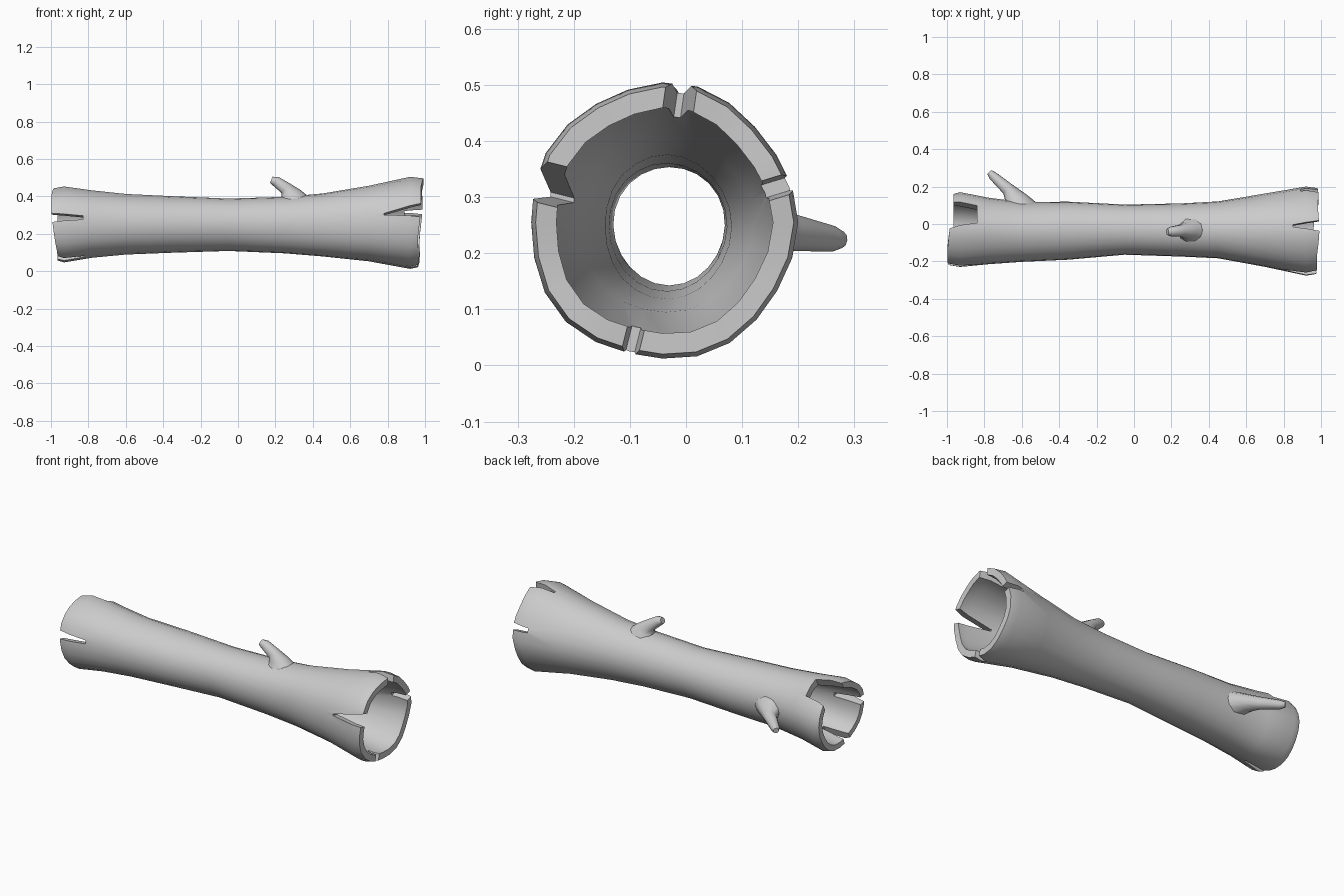
import bpy, bmesh
from math import sin, cos, pi, radians
from mathutils import Vector

if "Cube" in bpy.data.objects:
    bpy.data.objects.remove(bpy.data.objects["Cube"])

N = 24
# x, centre y, centre z, radius y, radius z
STATIONS = [(-0.93, -.032, .247, .2, .203), (-.78, -.038, .25, .178, .18), (-.6, -.042, .25, .16, .162),
            (-.35, -.035, .25, .155, .151), (-.05, -.03, .249, .134, .14), (.25, -.033, .247, .142, .151),
            (.45, -.033, .247, .152, .168), (.7, -.036, .253, .196, .202), (.92, -.042, .255, .238, .246)]


def make_object(name, bm):
    bmesh.ops.recalc_face_normals(bm, faces=bm.faces)
    me = bpy.data.meshes.new(name)
    bm.to_mesh(me)
    bm.free()
    ob = bpy.data.objects.new(name, me)
    bpy.context.collection.objects.link(ob)
    return ob


def smooth(ob):
    bpy.ops.object.select_all(action='DESELECT')
    ob.select_set(True)
    bpy.context.view_layer.objects.active = ob
    bpy.ops.object.shade_smooth_by_angle(angle=radians(40))


def bridge(bm, rings, closed=False):
    pairs = list(zip(rings, rings[1:]))
    if closed:
        pairs.append((rings[-1], rings[0]))
    for a, b in pairs:
        n = len(a)
        for i in range(n):
            bm.faces.new((a[i], a[(i + 1) % n], b[(i + 1) % n], b[i]))


def end_x(side, a):
    # uneven broken ends
    if side < 0:
        return -.965 - .033 * max(0, cos(a - radians(140)))
    return .975 + .013 * cos(a - radians(70)) + .004 * sin(5 * a)


def log_ring(bm, st, inset, side=0):
    x, cy, cz, ry, rz = st
    flare = abs(x) ** 2
    ring = []
    for i in range(N):
        a = 2 * pi * i / N
        k = 1 + .018 * flare * sin(5 * a + 1.2) + .008 * sin(3 * a + x * 3)
        px = end_x(side, a) if side else x
        ring.append(bm.verts.new((px, cy + (ry * k - inset) * cos(a), cz + (rz * k - inset) * sin(a))))
    return ring


# Hollow trunk: outer skin, rim, inner skin
bm = bmesh.new()
first, last = STATIONS[0], STATIONS[-1]
rings = [log_ring(bm, first, .01, -1)]
rings += [log_ring(bm, s, 0) for s in STATIONS]
rings += [log_ring(bm, last, .008, 1), log_ring(bm, last, .045, 1)]
rings += [log_ring(bm, s, .034 + .012 * abs(s[0])) for s in reversed(STATIONS)]
rings.append(log_ring(bm, first, .042, -1))
bridge(bm, rings, closed=True)
trunk = make_object("hollow_trunk", bm)

# Splits in the ends: side, angle, depth x, half width inside, half width at mouth, skew
SPLITS = [(1, 166, .78, .004, .046, .022), (1, 82, .85, .006, .034, 0),
          (1, 17, .89, .012, .022, 0), (1, 256, .90, .008, .024, 0),
          (-1, 168, -.83, .010, .026, 0), (-1, 62, -.84, .055, .092, 0),
          (-1, 248, -.82, .008, .032, 0)]
bm = bmesh.new()
for side, ang, depth, w0, w1, skew in SPLITS:
    a = radians(ang)
    cy, cz = (last if side > 0 else first)[1:3]
    out, tan = Vector((0, cos(a), sin(a))), Vector((0, -sin(a), cos(a)))
    quads = []
    for r in (.085, .4):
        base = Vector((0, cy, cz)) + out * r
        quads.append([bm.verts.new(base + tan * t + Vector((x, 0, 0))) for x, t in
                      ((depth, -w0), (depth, w0), (side * 1.03, w1 - skew), (side * 1.03, -w1 - skew))])
    bridge(bm, quads)
    bm.faces.new(quads[0])
    bm.faces.new(quads[1])
cutter = make_object("split_cutter", bm)
cutter.hide_render = True

mod = trunk.modifiers.new("splits", 'BOOLEAN')
mod.operation = 'DIFFERENCE'
mod.solver = 'EXACT'
mod.object = cutter
bpy.context.view_layer.objects.active = trunk
trunk.select_set(True)
bpy.ops.object.modifier_apply(modifier=mod.name)
bpy.data.objects.remove(cutter)
smooth(trunk)


# Branch stubs: each ring is centre, normal, radius, stretch along x
def stub(name, sections, sides=10):
    bm = bmesh.new()
    rings = []
    for c, n, r, sx in sections:
        n = Vector(n).normalized()
        side = n.cross(Vector((1, 0, 0))).normalized()
        along = side.cross(n)
        rings.append([bm.verts.new(Vector(c) + along * (r * sx * cos(2 * pi * i / sides))
                                   + side * (r * sin(2 * pi * i / sides))) for i in range(sides)])
    bridge(bm, rings)
    bm.faces.new(rings[0])
    bm.faces.new(rings[-1])
    smooth(make_object(name, bm))


stub("top_branch", [((.31, -.033, .374), (0, 0, 1), .07, 1.4),
                    ((.285, -.033, .412), (-.4, 0, 1), .048, 1.15),
                    ((.255, -.036, .443), (-1, 0, .8), .034, 1),
                    ((.20, -.040, .482), (-1, 0, .7), .027, 1),
                    ((.178, -.041, .488), (-1, 0, .4), .018, 1)])
stub("back_branch", [((-.60, .090, .248), (0, 1, 0), .068, 1.6),
                     ((-.63, .137, .245), (-.35, 1, 0), .048, 1.25),
                     ((-.675, .187, .237), (-1, .9, -.1), .034, 1),
                     ((-.755, .258, .226), (-1, .9, -.1), .024, 1),
                     ((-.773, .277, .224), (-1, 1, -.1), .015, 1)])
